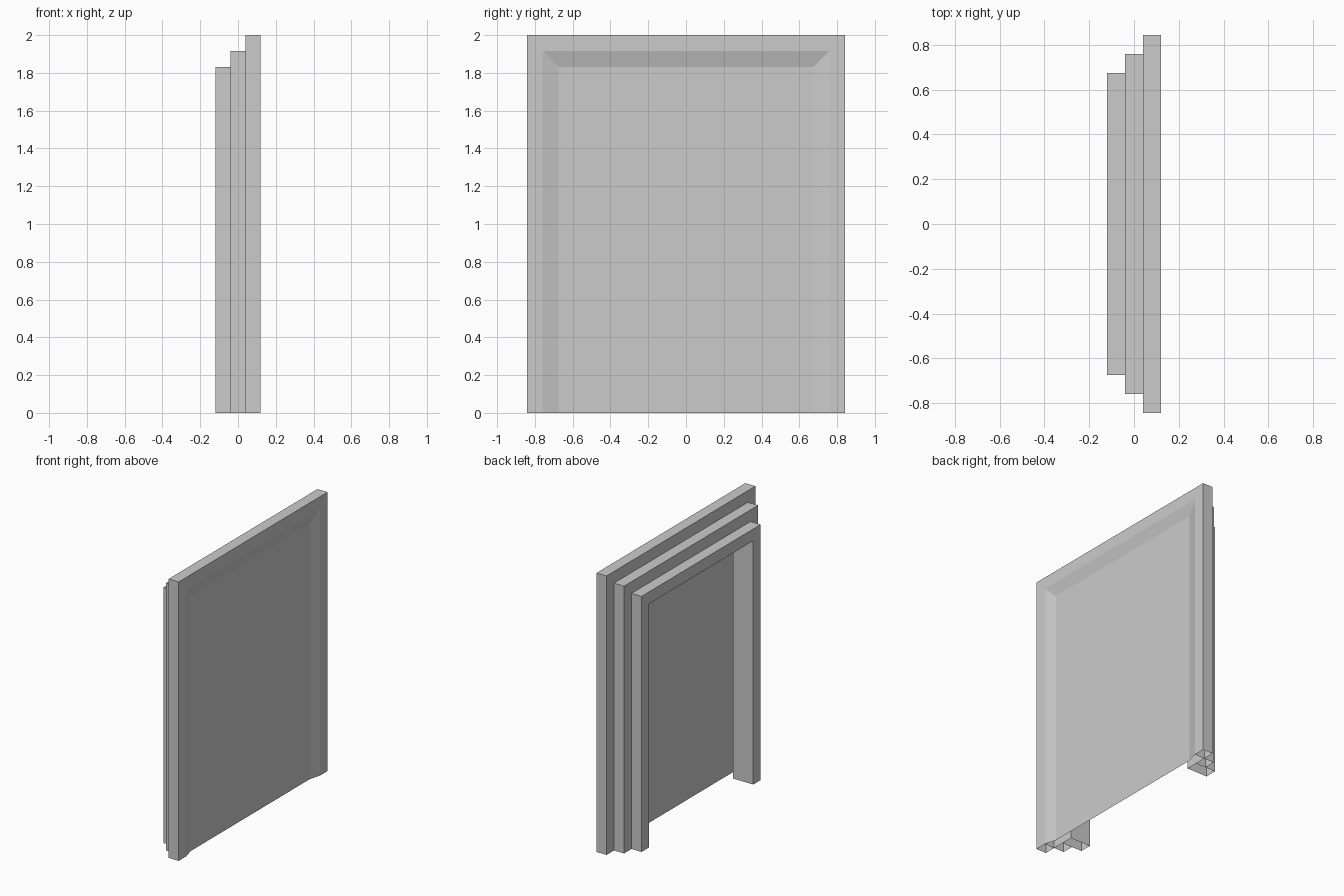
import bpy

if "Cube" in bpy.data.objects:
    bpy.data.objects.remove(bpy.data.objects["Cube"])

HALF, TOP = 0.843, 2.0          # outer half width and height
STEP, INNER = 0.084, 0.253      # inset of each step, inset of the opening


def make(name, verts, faces):
    mesh = bpy.data.meshes.new(name)
    mesh.from_pydata(verts, [], faces)
    obj = bpy.data.objects.new(name, mesh)
    bpy.context.collection.objects.link(obj)
    return obj


def sweep(name, profile, closed=False):
    """Sweep (inset, x) profile points around a mitred doorway path, open at the floor."""
    verts = []
    for inset, x in profile:
        w, h = HALF - inset, TOP - inset
        verts += [(x, -w, 0), (x, -w, h), (x, w, h), (x, w, 0)]
    n = len(profile)
    faces = []
    for k in range(n if closed else n - 1):
        p, q = 4 * k, 4 * ((k + 1) % n)
        faces += [(p + i, p + i + 1, q + i + 1, q + i) for i in range(3)]
    return make(name, verts, faces)


# Three stepped hollow frames, largest at the back
sweep("outer_frame", [(0, 0.12), (0, 0.04), (STEP, 0.04), (STEP, 0.12)], closed=True)
sweep("middle_frame", [(2 * STEP, 0.04), (STEP, 0.04), (STEP, -0.04), (2 * STEP, -0.04)])
sweep("inner_frame", [(2 * STEP, 0.04), (2 * STEP, -0.12), (INNER, -0.12), (INNER, 0.04)],
      closed=True)

# Sloped border leading from the back frame to the recessed door panel
sweep("panel_border", [(2 * STEP, 0.097), (STEP, 0.12)])

# Flat door panel
w, h = HALF - 2 * STEP, TOP - 2 * STEP
make("door_panel", [(0.097, -w, 0), (0.097, w, 0), (0.097, w, h), (0.097, -w, h)], [(0, 1, 2, 3)])
